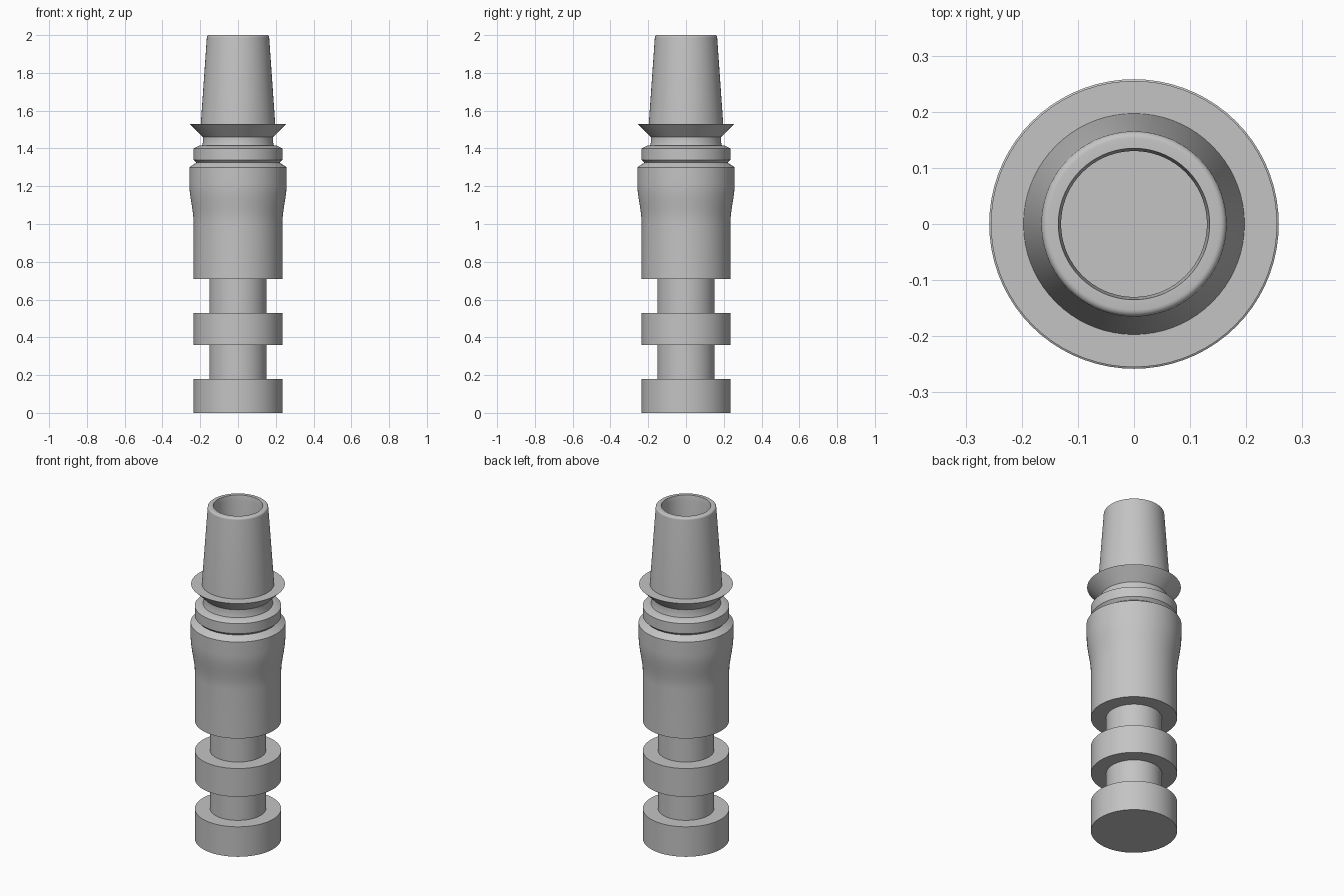
import bpy
import bmesh
import math

cube = bpy.data.objects.get("Cube")
if cube:
    bpy.data.objects.remove(cube, do_unlink=True)

SEGMENTS = 72

# Single plain grey finish
grey = bpy.data.materials.new("plain grey")
grey.use_nodes = True
COLOUR = (0.55, 0.55, 0.55, 1)
grey.diffuse_color = COLOUR
grey.node_tree.nodes["Principled BSDF"].inputs["Base Color"].default_value = COLOUR


def lathe(name, profile):
    """Turn a (radius, height) profile, listed from bottom to top, around z."""
    bm = bmesh.new()
    verts = [bm.verts.new((r, 0, z)) for r, z in profile]
    edges = [bm.edges.new(pair) for pair in zip(verts, verts[1:])]
    bmesh.ops.spin(bm, geom=verts + edges, cent=(0, 0, 0), axis=(0, 0, 1),
                   angle=math.tau, steps=SEGMENTS, use_duplicate=False)
    bmesh.ops.remove_doubles(bm, verts=bm.verts, dist=0.0005)
    bmesh.ops.dissolve_degenerate(bm, edges=bm.edges, dist=0.0001)
    # Outer wall must face away from the axis
    wall = max(bm.faces, key=lambda f: f.calc_center_median().xy.length * abs(f.normal.xy.length))
    if wall.normal.xy.dot(wall.calc_center_median().xy) < 0:
        bmesh.ops.reverse_faces(bm, faces=bm.faces)
    mesh = bpy.data.meshes.new(name)
    bm.to_mesh(mesh)
    bm.free()
    mesh.materials.append(grey)
    obj = bpy.data.objects.new(name, mesh)
    bpy.context.collection.objects.link(obj)
    bpy.ops.object.select_all(action='DESELECT')
    obj.select_set(True)
    bpy.context.view_layer.objects.active = obj
    bpy.ops.object.shade_smooth_by_angle(angle=math.radians(28))
    return obj


# Lower stem: two wide rings separated by narrow necks
ring, neck = 0.235, 0.152
stem = [(0, 0)]
for low, high, top in ((0, 0.18, 0.36), (0.36, 0.53, 0.71)):
    stem += [(ring, low), (ring, high), (neck, high), (neck, top)]
lathe("lower_stem", stem)

# Body: straight sleeve easing out to a wider shoulder, then a grooved collar
swell, steps = 0.258, 10
body = [(neck, 0.71), (ring, 0.71)]
for i in range(steps + 1):
    t = i / steps
    ease = (1 - math.cos(math.pi * t)) / 2
    body.append((ring + (swell - ring) * ease, 1.0 + 0.22 * t))
body += [(swell, 1.30), (0.22, 1.325), (ring, 1.34), (ring, 1.40),
         (0.205, 1.415), (0.19, 1.415)]
lathe("body", body)

# Mouthpiece: flared flange, tapered tube with a rounded lip and a bore
lip = 0.012
mouth = [(0.19, 1.415), (0.185, 1.435), (0.185, 1.46), (0.255, 1.53), (0.197, 1.53)]
for i in range(6):
    a = math.pi / 2 * i / 5
    mouth.append((0.165 - lip + lip * math.cos(a), 2 - lip + lip * math.sin(a)))
mouth += [(0.135, 2.0), (0.13, 1.97), (0.13, 1.5), (0, 1.5)]
lathe("mouthpiece", mouth)
